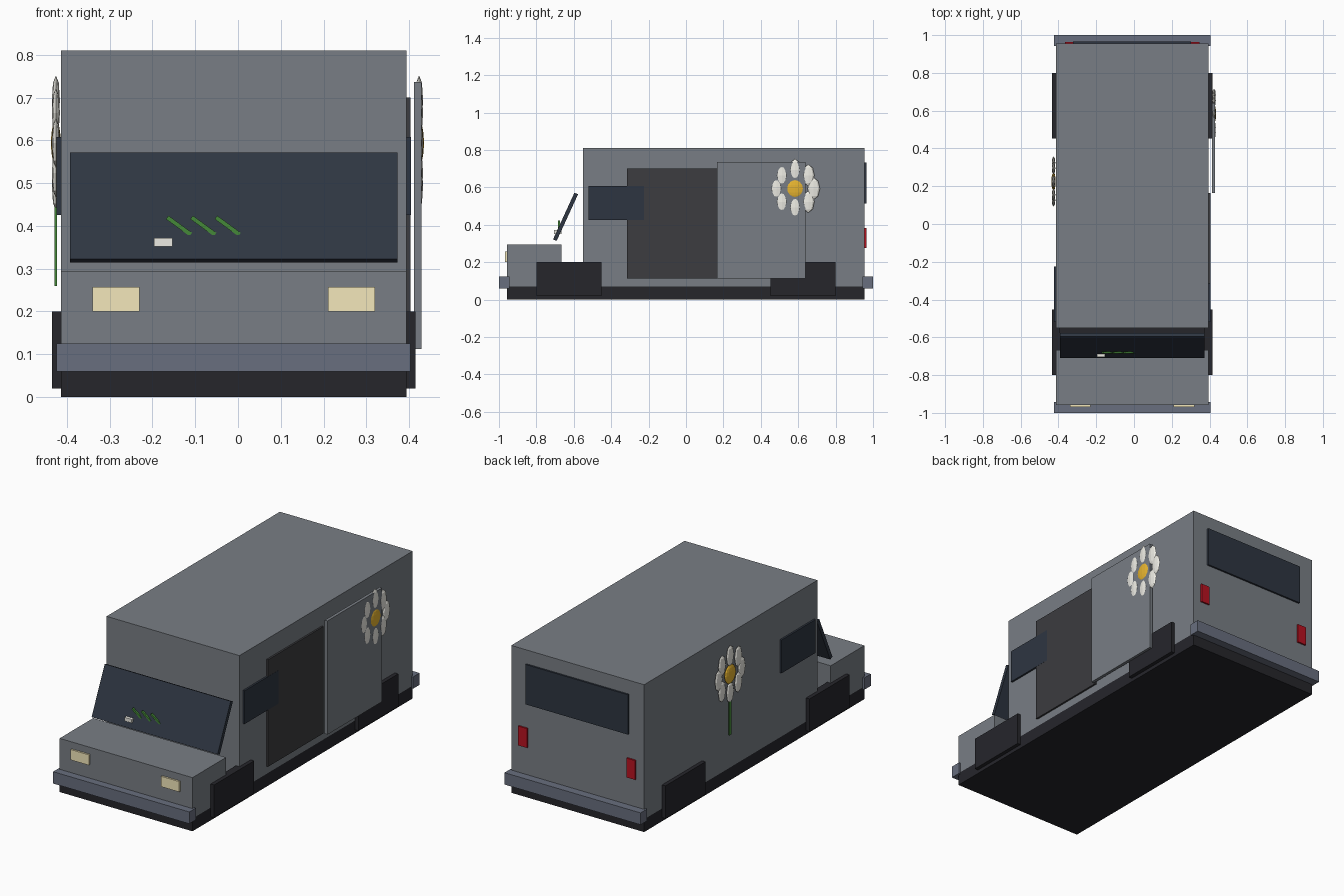
import bpy, math

if "Cube" in bpy.data.objects:
    bpy.data.objects.remove(bpy.data.objects["Cube"])

CX = -0.01          # centre line of the van
HALF = 0.404        # half width of the body


def mat(name, r, g, b):
    m = bpy.data.materials.new(name)
    m.diffuse_color = (r, g, b, 1)
    m.use_nodes = True
    m.node_tree.nodes["Principled BSDF"].inputs["Base Color"].default_value = m.diffuse_color
    return m


PAINT = mat("body_paint", 0.19, 0.208, 0.232)
DARK = mat("dark_rubber", 0.019, 0.019, 0.024)
HOLE = mat("dark_interior", 0.045, 0.045, 0.05)
GLASS = mat("dark_glass", 0.027, 0.036, 0.053)
BUMPER = mat("bumper_grey", 0.14, 0.158, 0.21)
CREAM = mat("headlight_cream", 0.9, 0.8, 0.5)
RED = mat("tail_red", 0.48, 0.006, 0.015)
WHITE = mat("petal_white", 0.84, 0.83, 0.77)
YELLOW = mat("flower_yellow", 0.8, 0.46, 0.03)
GREEN = mat("stem_green", 0.06, 0.25, 0.04)


def finish(name, material):
    o = bpy.context.object
    o.name = name
    o.data.materials.append(material)
    return o


def box(name, x, y, z, material):
    """Box from (min, max) ranges on each axis."""
    bpy.ops.mesh.primitive_cube_add(size=1, location=[sum(r) / 2 for r in (x, y, z)])
    o = finish(name, material)
    o.scale = [r[1] - r[0] for r in (x, y, z)]
    return o


def ball(name, loc, radii, material, segments=8, rings=4):
    bpy.ops.mesh.primitive_uv_sphere_add(segments=segments, ring_count=rings, location=loc)
    o = finish(name, material)
    o.scale = radii
    return o


def mid(c, h):
    return (c - h, c + h)


# Body, hood and chassis
box("chassis", mid(CX, HALF), (-0.958, 0.955), (0, 0.07), DARK)
box("cargo_body", mid(CX, HALF), (-0.55, 0.955), (0.07, 0.81), PAINT)
box("hood", mid(CX, HALF), (-0.958, -0.666), (0.07, 0.295), PAINT)

# Bumpers
box("front_bumper", mid(CX, 0.414), (-1.0, -0.943), (0.06, 0.125), BUMPER)
box("rear_bumper", mid(CX, 0.414), (0.943, 1.0), (0.06, 0.125), BUMPER)

# Leaning windscreen
w = box("windscreen", mid(CX, 0.383), mid(-0.644, 0.0105), mid(0.443, 0.137), GLASS)
w.rotation_euler.x = -0.43

# Stems and small card lying on the dashboard
for i in range(3):
    s = box("dashboard_stem", mid(-0.138 + 0.057 * i, 0.034), mid(-0.68, 0.005),
            mid(0.4, 0.005), GREEN)
    s.rotation_euler.y = math.radians(36)
box("dashboard_card", (-0.197, -0.153), (-0.705, -0.665), (0.352, 0.372), WHITE)

# Parts repeated on both sides
for side, tag in ((-1, "left"), (1, "right")):
    edge = CX + side * HALF
    for y, end in ((-0.626, "front"), (0.626, "rear")):
        box(f"{end}_wheel_{tag}", mid(edge, 0.021), mid(y, 0.174), (0.02, 0.2), DARK)
    box(f"side_window_{tag}", mid(edge, 0.0102), (-0.52, -0.225), (0.425, 0.608), GLASS)
    box(f"headlight_{tag}", mid(CX + side * 0.275, 0.055), (-0.968, -0.952),
        (0.2, 0.257), CREAM)
    box(f"tail_light_{tag}", mid(CX + side * 0.329, 0.027), (0.947, 0.964),
        (0.277, 0.383), RED)

# Rear window
box("rear_window", mid(CX, 0.312), (0.947, 0.965), (0.515, 0.734), GLASS)

# Door opening and the door slid back
box("door_opening", (0.384, 0.4038), (-0.315, 0.165), (0.112, 0.7), HOLE)
box("sliding_door", (0.412, 0.429), (0.165, 0.64), (0.112, 0.737), PAINT)


def flower(tag, x, y, z):
    """Eight upright petals around a disc, with a stem."""
    for i in range(8):
        a = i * math.tau / 8
        ball(f"petal_{tag}", (x, y + 0.1 * math.cos(a), z + 0.1 * math.sin(a)),
             (0.0095, 0.033, 0.058), WHITE)
    ball(f"flower_centre_{tag}", (x, y, z), (0.0115, 0.048, 0.052), YELLOW, 12, 8)
    box(f"flower_stem_{tag}", mid(x, 0.003), mid(y, 0.009), (0.26, z - 0.05), GREEN)


flower("left", -0.426, 0.225, 0.594)
flower("right", 0.4235, 0.583, 0.594)
